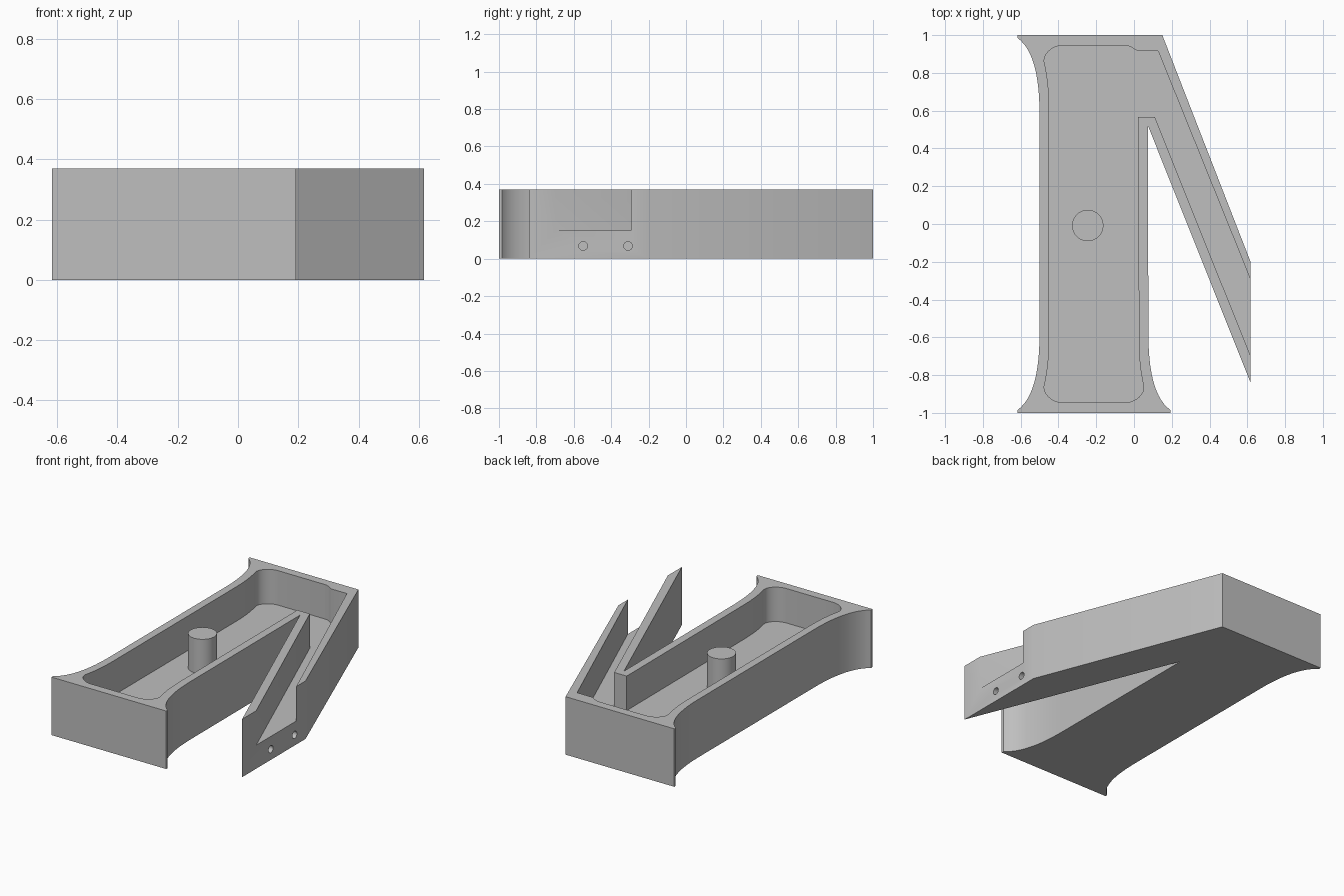
import bpy, bmesh, math
from mathutils import Vector
from mathutils.geometry import interpolate_bezier

HEIGHT, FLOOR = 0.37, 0.15
MID = -0.212          # symmetry line of the upright stem

if "Cube" in bpy.data.objects:
    bpy.data.objects.remove(bpy.data.objects["Cube"])

grey = bpy.data.materials.new("plain grey")
grey.use_nodes = True
grey.diffuse_color = (0.52, 0.52, 0.52, 1)
grey.node_tree.nodes["Principled BSDF"].inputs["Base Color"].default_value = grey.diffuse_color


def curve(a, b, c, d, n=14):
    pts = interpolate_bezier(*[Vector((*p, 0)) for p in (a, b, c, d)], n)
    return [(p.x, p.y) for p in pts]


def flip_y(pts):
    return [(x, -y) for x, y in reversed(pts)]


def flip_x(pts):
    return [(2 * MID - x, y) for x, y in reversed(pts)]


def prism(name, pts, z0, z1):
    bm = bmesh.new()
    face = bm.faces.new([bm.verts.new((x, y, z0)) for x, y in pts])
    top = bmesh.ops.extrude_face_region(bm, geom=[face])["geom"]
    verts = [v for v in top if isinstance(v, bmesh.types.BMVert)]
    bmesh.ops.translate(bm, vec=(0, 0, z1 - z0), verts=verts)
    bmesh.ops.recalc_face_normals(bm, faces=bm.faces)
    mesh = bpy.data.meshes.new(name)
    bm.to_mesh(mesh)
    bm.free()
    mesh.materials.append(grey)
    obj = bpy.data.objects.new(name, mesh)
    bpy.context.collection.objects.link(obj)
    return obj


def activate(obj):
    bpy.ops.object.select_all(action="DESELECT")
    obj.select_set(True)
    bpy.context.view_layer.objects.active = obj


def cut(target, cutter):
    cutter.hide_render = True
    mod = target.modifiers.new("cut", "BOOLEAN")
    mod.operation, mod.solver, mod.object = "DIFFERENCE", "EXACT", cutter
    activate(target)
    bpy.ops.object.modifier_apply(modifier=mod.name)
    bpy.data.objects.remove(cutter)


# Outer body: stem with flared serifs plus slanted leg
flare = [(-0.617, 1)] + curve((-0.617, 0.985), (-0.54, 0.93), (-0.5, 0.8), (-0.5, 0.58))
low_flare = flip_y(flare)
leg = [(0.074, 0.52), (0.617, -0.84), (0.617, -0.2), (0.15, 1)]
body = prism("letter_tray_body", flare + low_flare + flip_x(low_flare) + leg, 0, HEIGHT)

# Pocket: rounded stem recess that runs into an open-ended leg channel
corner = (curve((-0.375, 0.945), (-0.44, 0.945), (-0.49, 0.89), (-0.472, 0.845))
          + curve((-0.47, 0.835), (-0.455, 0.76), (-0.45, 0.7), (-0.45, 0.6)))
low_corner = flip_y(corner)
shoulder = curve((0.022, 0.917), (0.005, 0.917), (-0.01, 0.945), (-0.05, 0.945), 8)
slope = (0.918 + 0.295) / (0.617 - 0.127)
over = 0.1
channel = [(0.022, 0.567), (0.11, 0.567), (0.617 + over, -0.7 - over * slope),
           (0.617 + over, -0.295 - over * slope), (0.127, 0.917)]
pocket = prism("pocket_cutter", corner + low_corner + flip_x(low_corner)
               + channel + shoulder, FLOOR, HEIGHT + 0.1)
cut(body, pocket)

# Small blind holes in the end of the leg
for y in (-0.55, -0.31):
    bpy.ops.mesh.primitive_cylinder_add(vertices=24, radius=0.023, depth=0.12,
                                        location=(0.617, y, 0.068),
                                        rotation=(0, math.pi / 2, 0))
    hole = bpy.context.object
    hole.data.materials.append(grey)
    cut(body, hole)

# Round post standing on the pocket floor
bpy.ops.mesh.primitive_cylinder_add(vertices=48, radius=0.083, depth=HEIGHT - FLOOR + 0.02,
                                    location=(-0.245, -0.008, (HEIGHT + FLOOR - 0.02) / 2))
post = bpy.context.object
post.name = "round_post"
post.data.materials.append(grey)

for obj in (body, post):
    activate(obj)
    bpy.ops.object.shade_smooth_by_angle(angle=math.radians(30))
